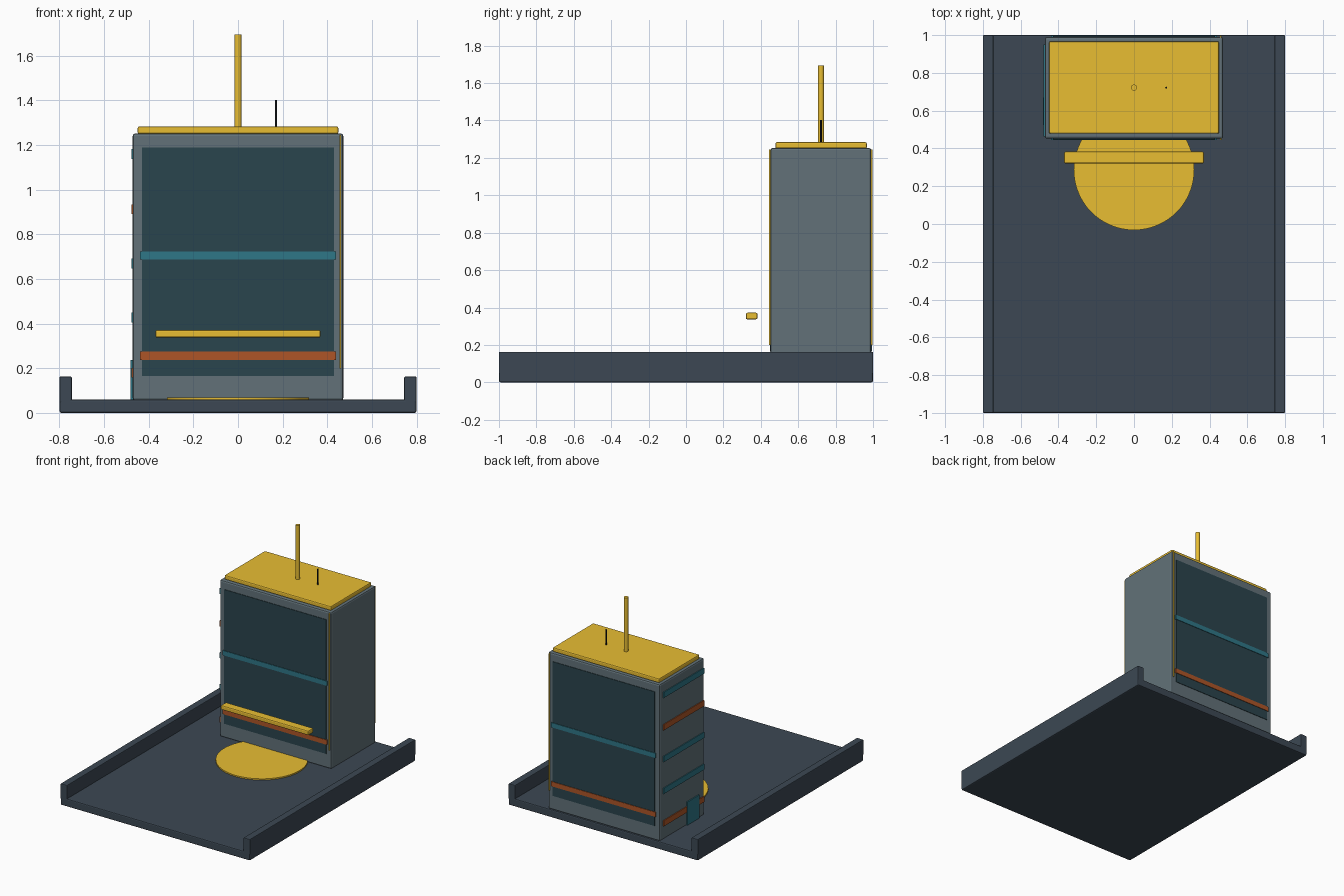
import bpy, math

if "Cube" in bpy.data.objects:
    bpy.data.objects.remove(bpy.data.objects["Cube"])


def material(name, rgb):
    m = bpy.data.materials.new(name)
    m.diffuse_color = tuple((c / 255) ** 2.2 for c in rgb) + (1,)
    m.use_nodes = True
    m.node_tree.nodes["Principled BSDF"].inputs["Base Color"].default_value = m.diffuse_color
    return m


SLATE = material("slate", (62, 73, 84))
WALL = material("wall_grey", (98, 113, 120))
GLASS = material("dark_glass", (46, 70, 78))
TEAL = material("teal", (50, 118, 134))
RUST = material("rust", (172, 86, 44))
GOLD = material("gold", (232, 188, 54))
BLACK = material("black", (28, 31, 35))


def finish(o, name, mat, bevel=0, segments=2):
    o.name = name
    o.data.materials.append(mat)
    if bevel:
        b = o.modifiers.new("bevel", 'BEVEL')
        b.width, b.segments = bevel, segments
    return o


def box(name, x, y, z, mat, bevel=0):
    """Box from (min, max) pairs on each axis."""
    bpy.ops.mesh.primitive_cube_add(size=1, location=[sum(r) / 2 for r in (x, y, z)])
    o = bpy.context.object
    o.scale = [r[1] - r[0] for r in (x, y, z)]
    bpy.ops.object.transform_apply(location=False, rotation=False, scale=True)
    return finish(o, name, mat, bevel)


def rod(name, x, y, r, z0, z1, mat, sides=32):
    bpy.ops.mesh.primitive_cylinder_add(vertices=sides, radius=r, depth=z1 - z0,
                                        location=(x, y, (z0 + z1) / 2))
    o = finish(bpy.context.object, name, mat)
    bpy.ops.object.shade_smooth_by_angle(angle=math.radians(40))
    return o


# Ground slab with side curbs
box("base_slab", (-.8, .8), (-1, 1), (0, .06), SLATE, .008)
for side, x in (("left", (-.8, -.745)), ("right", (.745, .8))):
    box(side + "_curb", x, (-1, 1), (.045, .163), SLATE, .005)

# Building body and roof
box("building_body", (-.472, .472), (.452, .99), (.055, 1.253), WALL, .012)
box("roof_slab", (-.45, .45), (.478, .967), (1.25, 1.284), GOLD, .008)
rod("roof_mast", 0, .722, .016, 1.28, 1.695, GOLD, 24)
rod("roof_antenna", .17, .722, .005, 1.28, 1.403, BLACK, 12)

# Window walls, bands and corner trim on the front and back
for face, y, out in (("front", .452, -1), ("back", .99, 1)):
    def layer(depth):
        return tuple(sorted((y - out * .01, y + out * depth)))
    box(face + "_glass", (-.43, .43), layer(.004), (.165, 1.19), GLASS)
    box(face + "_teal_band", (-.44, .44), layer(.008), (.688, .724), TEAL)
    box(face + "_rust_band", (-.44, .44), layer(.008), (.238, .274), RUST)
    box(face + "_corner_trim", (.454, .462), layer(.008), (.2, 1.245), GOLD)

# Left wall strips and door
for i, (z, mat) in enumerate(((.18, RUST), (.427, TEAL), (.67, TEAL),
                              (.913, RUST), (1.16, TEAL))):
    box(f"side_strip_{i + 1}", (-.49 + .012, -.46), (.462, .95), (z - .022, z + .022), mat)
box("side_door", (-.481, -.46), (.525, .67), (.06, .237), TEAL)

# Canopy bar and entrance disc
box("canopy_bar", (-.37, .37), (.32, .383), (.337, .372), GOLD, .008)
rod("entrance_disc", 0, .287, .319, .055, .07, GOLD, 64)
